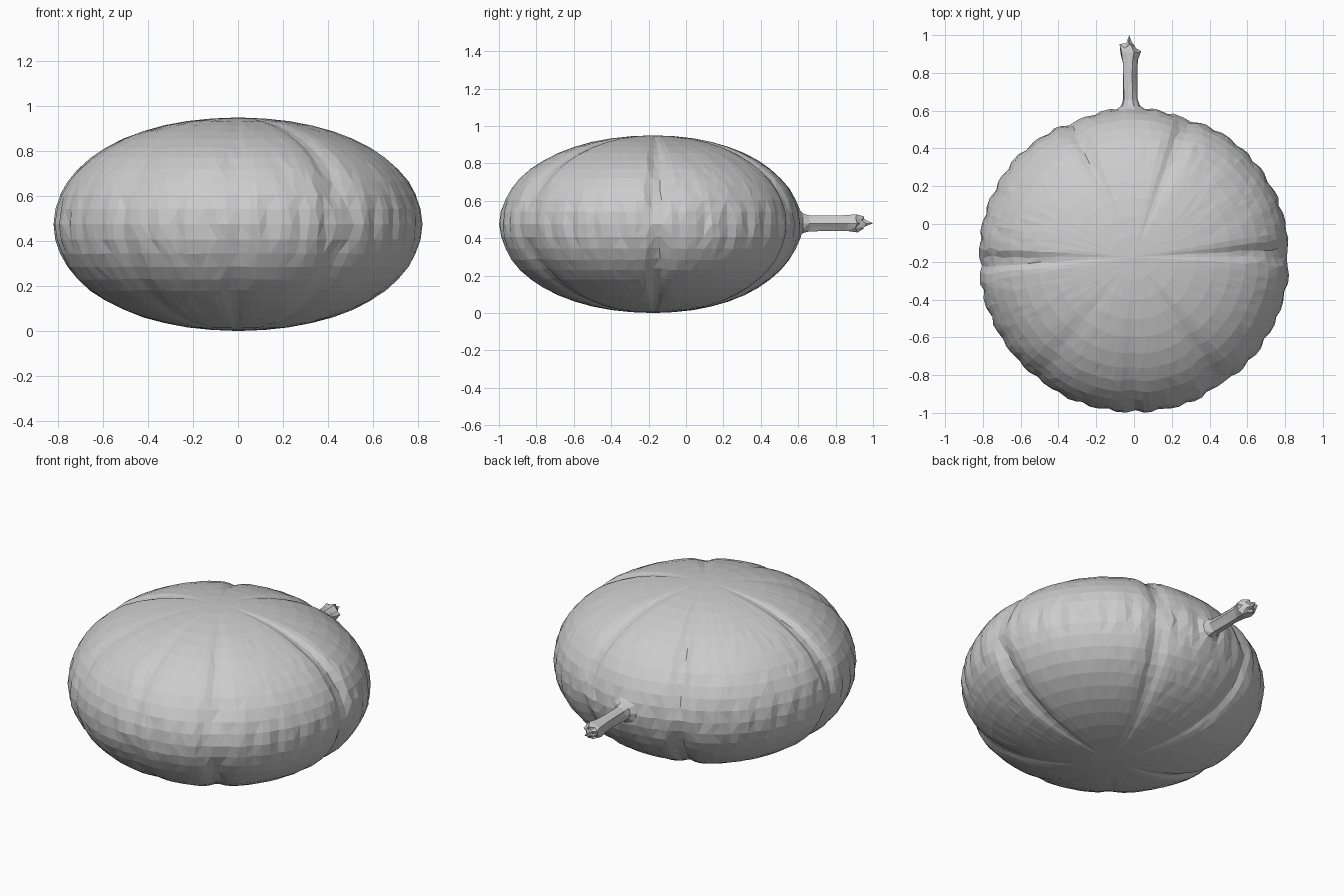
import bpy, bmesh, math, random

if "Cube" in bpy.data.objects:
    bpy.data.objects.remove(bpy.data.objects["Cube"])

random.seed(4)
CX, CY, CZ = 0.0, -0.175, 0.475
TAU = math.tau

# groove: angle in degrees, depth, width in degrees
GROOVES = [(2, .045, 3.5), (69, .04, 4), (115, .04, 4), (182, .045, 3.5),
           (232, .015, 5), (269, .018, 4), (304, .035, 5)]


def groove(a):
    total = 0
    for g, depth, width in GROOVES:
        d = (math.degrees(a) - g + 180) % 360 - 180
        total += depth * math.exp(-(d / width) ** 2)
    return total


def power(v, e):
    return math.copysign(abs(v) ** e, v)


def make_object(name, bm):
    bmesh.ops.recalc_face_normals(bm, faces=bm.faces)
    mesh = bpy.data.meshes.new(name)
    bm.to_mesh(mesh)
    bm.free()
    obj = bpy.data.objects.new(name, mesh)
    bpy.context.collection.objects.link(obj)
    return obj


def skin(bm, rings):
    n = len(rings[0])
    for lo, hi in zip(rings, rings[1:]):
        for i in range(n):
            j = (i + 1) % n
            bm.faces.new((lo[i], lo[j], hi[j], hi[i]))


def cap(bm, ring, tip):
    v = bm.verts.new(tip)
    for i in range(len(ring)):
        bm.faces.new((ring[i], ring[(i + 1) % len(ring)], v))


# Squashed fruit body: grooves fade at the poles and the equator
bm = bmesh.new()
SEG, LAT = 112, 24
rings = []
for k in range(1, LAT):
    p = -math.pi / 2 + math.pi * k / LAT
    pd = math.degrees(p)
    flat, tall = power(math.cos(p), .95), power(math.sin(p), .95)
    fade = min(1, max(0, (85 - abs(pd)) / 40)) * (1 - .7 * math.exp(-(pd / 9) ** 2))
    rim = math.exp(-(pd / 10) ** 2)
    ring = []
    for i in range(SEG):
        a = TAU * (i + random.uniform(-.25, .25) * math.cos(p)) / SEG
        s = 1 - groove(a) * fade + random.uniform(-.004, .003) * math.cos(p)
        s += rim * .005 * (1 if i % 3 else -1.6)
        r = 0.822 - 0.045 * max(0, math.sin(a)) ** 4
        # swelling that leads into the stem
        d = math.degrees(a) - 91
        lift = 0.018 * math.exp(-(d / 10) ** 2 - (pd / 22) ** 2)
        ring.append(bm.verts.new((CX + r * s * flat * math.cos(a),
                                  CY + r * s * flat * math.sin(a) + lift,
                                  CZ + 0.474 * s * tall)))
    rings.append(ring)
skin(bm, rings)
cap(bm, rings[0], (CX, CY, 0.0))
cap(bm, rings[-1], (CX, CY, 0.95))
bmesh.ops.triangulate(bm, faces=bm.faces)
make_object("fruit_body", bm)

# Flared stem with a ragged cut end: y, x centre, x radius, z radius
STEM = [(.54, -.01, .20, .20), (.585, -.012, .125, .11), (.605, -.015, .08, .08),
        (.625, -.018, .05, .055), (.66, -.02, .038, .043), (.78, -.022, .036, .04),
        (.86, -.022, .042, .042), (.91, -.02, .055, .043), (.94, -.035, .045, .035),
        (.955, -.028, .015, .022)]
bm = bmesh.new()
rings = []
for y, x, rx, rz in STEM:
    ring = []
    for i in range(10):
        a = TAU * i / 10
        k = 1 + (.1 * (-1) ** i + random.uniform(-.1, .1) if y > .63 else 0)
        dy = random.uniform(-.014, .014) if y > .7 else 0
        ring.append(bm.verts.new((x + k * rx * math.cos(a), y + dy,
                                  .48 + k * rz * math.sin(a))))
    rings.append(ring)
skin(bm, rings)
cap(bm, rings[-1], (-.025, 1.0, .48))
bmesh.ops.triangulate(bm, faces=bm.faces)
make_object("stem", bm)
